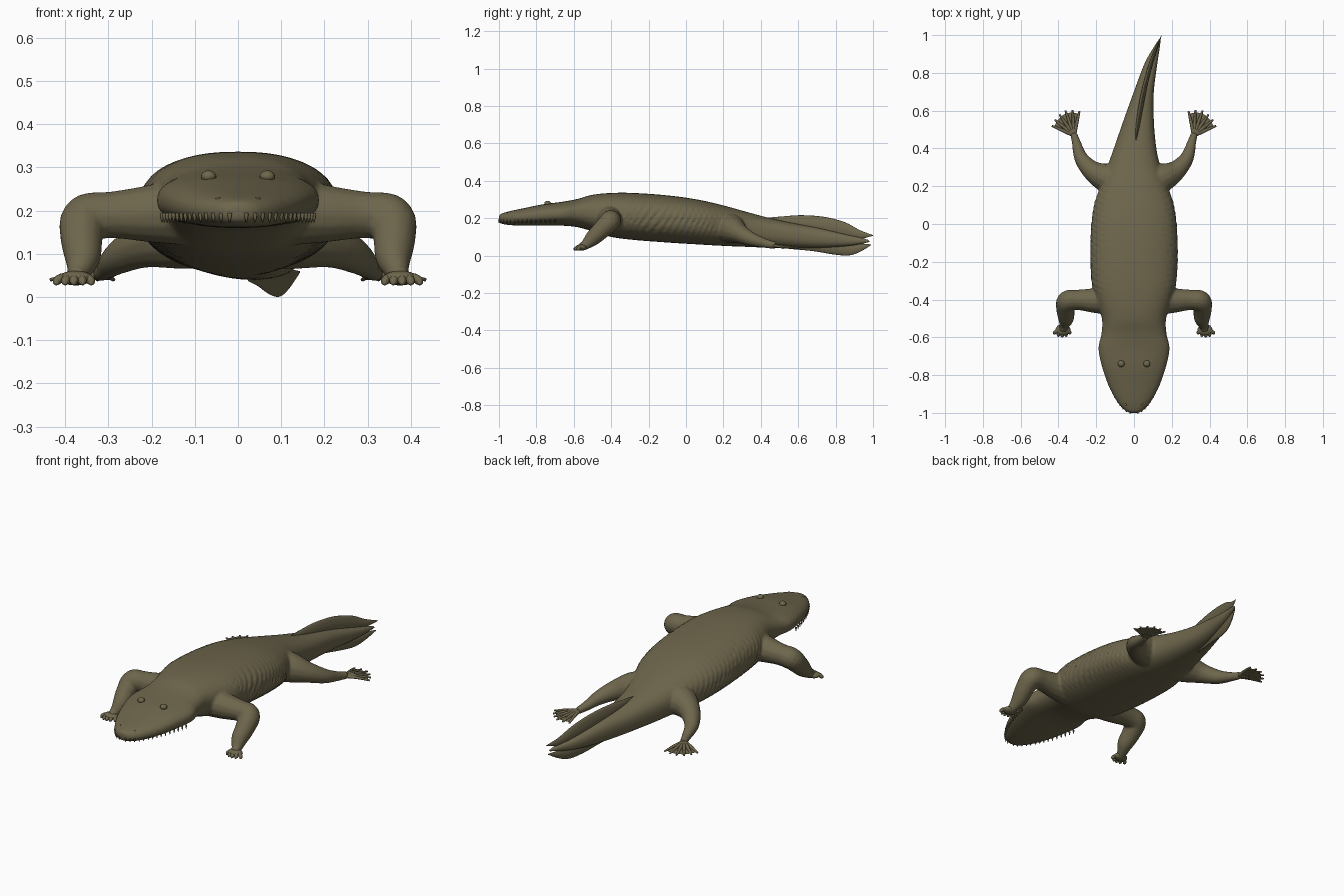
import bpy, bmesh, math
from mathutils import Vector, Matrix

if "Cube" in bpy.data.objects:
    bpy.data.objects.remove(bpy.data.objects["Cube"], do_unlink=True)

skin = bpy.data.materials.new("olive brown skin")
skin.use_nodes = True
skin.diffuse_color = (0.155, 0.133, 0.073, 1)
skin.node_tree.nodes["Principled BSDF"].inputs["Base Color"].default_value = skin.diffuse_color
skin.node_tree.nodes["Principled BSDF"].inputs["Roughness"].default_value = 0.8


def finish(bm, name):
    """Turn a bmesh into a smooth-shaded object with the skin material."""
    bmesh.ops.recalc_face_normals(bm, faces=bm.faces)
    mesh = bpy.data.meshes.new(name)
    bm.to_mesh(mesh)
    bm.free()
    mesh.materials.append(skin)
    mesh.polygons.foreach_set("use_smooth", [True] * len(mesh.polygons))
    obj = bpy.data.objects.new(name, mesh)
    bpy.context.collection.objects.link(obj)
    return obj


def spline(points, steps):
    """Catmull-Rom samples through tuples of any length."""
    pts = [points[0]] + list(points) + [points[-1]]
    out = []
    for a, b, c, d in zip(pts, pts[1:], pts[2:], pts[3:]):
        for i in range(steps):
            t = i / steps
            out.append([q + 0.5 * t * (r - p + t * (2 * p - 5 * q + 4 * r - s
                        + t * (3 * (q - r) + s - p)))
                        for p, q, r, s in zip(a, b, c, d)])
    return out + [list(points[-1])]


def skin_rings(bm, rings):
    """Bridge rings of coordinates and cap both ends."""
    loops = [[bm.verts.new(co) for co in ring] for ring in rings]
    for a, b in zip(loops, loops[1:]):
        for i in range(len(a)):
            j = (i + 1) % len(a)
            bm.faces.new((a[i], a[j], b[j], b[i]))
    bm.faces.new(loops[0])
    bm.faces.new(loops[-1])


def outline(station, angle, power):
    """Point on a superellipse section; station = y, centre x, half width, bottom, top."""
    y, cx, w, zb, zt = station
    c, s = math.cos(angle), math.sin(angle)
    px = math.copysign(abs(c) ** (2 / power), c)
    pz = math.copysign(abs(s) ** (2 / power), s)
    return Vector((cx + w * px, y, (zb + zt) / 2 + (zt - zb) / 2 * pz))


def loft(bm, stations, sides, power, steps, ribs=False):
    rings = []
    for st in spline(stations, steps):
        ring = []
        for k in range(sides):
            p = outline(st, math.tau * k / sides, power)
            if ribs:
                # slanted rib ripples along the flanks
                fade = max(0, min(1, (p.y + 0.4) / 0.08, (0.24 - p.y) / 0.12))
                side = max(0, abs(p.x) / st[2] - 0.5) * 2
                wave = math.cos((p.y - 0.5 * (st[4] - p.z)) * math.tau / 0.064)
                p.x += math.copysign(0.013 * fade * side * wave, p.x)
            ring.append(p)
        rings.append(ring)
    skin_rings(bm, rings)


def tube(bm, points, side=1, sides=14, steps=6, flat=1):
    """Tapering tube through (x, y, z, radius) points, mirrored by side."""
    samples = spline(points, steps)
    rings = []
    for i, (x, y, z, r) in enumerate(samples):
        a, b = samples[max(i - 1, 0)], samples[min(i + 1, len(samples) - 1)]
        rot = (Vector(b[:3]) - Vector(a[:3])).to_track_quat("Z", "Y").to_matrix()
        ring = []
        for k in range(sides):
            t = math.tau * k / sides
            off = rot @ Vector((r * math.cos(t), r * math.sin(t), 0))
            ring.append(((x + off.x) * side, y + off.y, z + off.z * flat))
        rings.append(ring)
    skin_rings(bm, rings)


def ball(bm, centre, size):
    mat = Matrix.Translation(centre) @ Matrix.Diagonal((*size, 1))
    bmesh.ops.create_uvsphere(bm, u_segments=16, v_segments=10, radius=1, matrix=mat)


# Body from snout to tail tip
body_stations = [
    (-1, 0, .02, .18, .215), (-.985, 0, .05, .17, .225), (-.94, 0, .09, .163, .238),
    (-.86, 0, .133, .16, .255), (-.76, 0, .168, .16, .275), (-.66, 0, .188, .16, .288),
    (-.58, 0, .172, .152, .303), (-.5, 0, .17, .13, .325), (-.4, 0, .2, .1, .335),
    (-.28, 0, .218, .084, .335), (-.1, 0, .222, .07, .322), (.06, 0, .21, .06, .3),
    (.2, 0, .175, .052, .268), (.32, 0, .135, .047, .235), (.42, .008, .108, .043, .208),
    (.55, .025, .08, .04, .178), (.7, .052, .053, .04, .15), (.85, .09, .034, .048, .115),
    (.94, .122, .016, .062, .095), (.985, .14, .004, .072, .083)]
bm = bmesh.new()
loft(bm, body_stations, 48, 2.4, 10, ribs=True)

# Legs, blended into the body
front_leg = [(.1, -.4, .2, .085), (.2, -.405, .193, .068), (.29, -.402, .19, .055),
             (.352, -.408, .182, .056), (.362, -.45, .14, .05), (.36, -.5, .092, .042),
             (.37, -.54, .056, .026), (.376, -.565, .045, .022)]
hind_leg = [(.06, .22, .15, .085), (.15, .245, .14, .077), (.225, .285, .118, .053),
            (.28, .35, .088, .037), (.305, .43, .064, .024), (.32, .48, .055, .019)]
for side in (1, -1):
    tube(bm, front_leg, side)
    tube(bm, hind_leg, side)
body = finish(bm, "body_and_legs")
remesh = body.modifiers.new("blend", "REMESH")
remesh.mode = "VOXEL"
remesh.voxel_size = 0.0065
remesh.use_smooth_shade = True
soften = body.modifiers.new("soften", "SMOOTH")
soften.factor = 0.5
soften.iterations = 5

# Tail fins
upper_fin = [(.44, .01, .003, .18, .203), (.52, .02, .01, .16, .21), (.62, .036, .013, .13, .216),
             (.74, .06, .013, .11, .207), (.85, .09, .011, .095, .178), (.93, .118, .007, .09, .136),
             (1, .147, .001, .106, .109)]
lower_fin = [(.55, .025, .004, .036, .06), (.68, .048, .012, .024, .08), (.79, .073, .014, .006, .08),
             (.87, .097, .012, .001, .07), (.93, .118, .008, .02, .065), (.99, .143, .001, .056, .06)]
for name, stations in (("upper_tail_fin", upper_fin), ("lower_tail_fin", lower_fin)):
    bm = bmesh.new()
    loft(bm, stations, 20, 1.6, 6)
    finish(bm, name)

for side, label in ((1, "left"), (-1, "right")):
    # Front foot: palm and stubby toes
    bm = bmesh.new()
    ball(bm, (.376 * side, -.56, .044), (.04, .03, .017))
    for k in range(5):
        s = k - 2
        x, y = .378 + .011 * s, -.562
        tx, ty = .38 + .02 * s, -.592 + .004 * s * s
        tube(bm, [(x, y, .045, .011), ((x + tx) / 2, (y + ty) / 2, .044, .01),
                  (tx, ty, .036, .01), (tx, ty - .008, .029, .003)], side, 10, 3)
    finish(bm, label + "_front_foot")

    # Hind foot: fan of long toes joined by webbing
    bm = bmesh.new()
    root = Vector((.318, .47, .052))
    web = []
    for k in range(6):
        a = math.radians(103 - 16 * k)
        reach = .138 - .004 * abs(k - 2)
        tip = root + Vector((math.cos(a) * reach, math.sin(a) * reach, -.012))
        mid = root.lerp(tip, .5) + Vector((0, 0, .004))
        tube(bm, [(*root, .012), (*mid, .009), (*tip, .005)], side, 8, 4, .8)
        web.append(root.lerp(tip, .9))
    for a, b in zip(web, web[1:]):
        for lift in (-.002, .002):
            bm.faces.new([bm.verts.new((p.x * side, p.y, p.z + lift)) for p in (root, a, b)])
    finish(bm, label + "_hind_foot")

    # Eye and nostril
    bm = bmesh.new()
    ball(bm, (.068 * side, -.74, .279), (.018, .018, .014))
    finish(bm, label + "_eye")
    bm = bmesh.new()
    ball(bm, (.045 * side, -.955, .227), (.007, .007, .005))
    finish(bm, label + "_nostril")

# Teeth along the edge of the upper jaw
bm = bmesh.new()
head = [s for s in spline(body_stations, 12) if s[0] < -.68]
last = None
for st in head:
    edge = outline(st, -.3, 2.4)
    if last is None or (edge - last).length > .02:
        last = edge
        for side in (1, -1):
            x = edge.x * side
            tube(bm, [(x, edge.y, .194, .005), (x, edge.y, .184, .004),
                      (x, edge.y, .173, .001)], 1, 6, 2)
finish(bm, "teeth")
